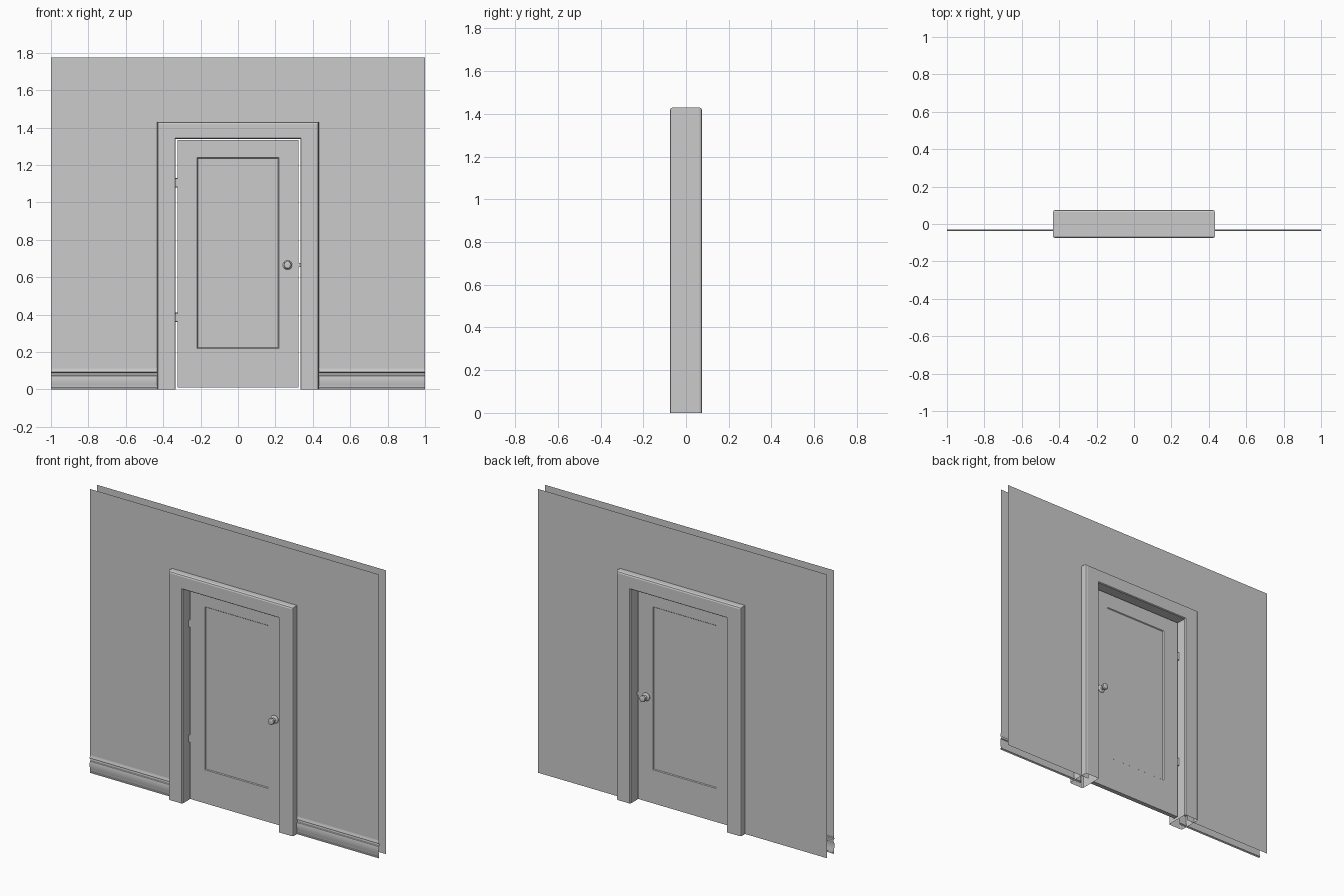
import bpy, bmesh, math
from mathutils import Matrix

if "Cube" in bpy.data.objects:
    bpy.data.objects.remove(bpy.data.objects["Cube"])


def finish(name, bm, smooth=False):
    bmesh.ops.recalc_face_normals(bm, faces=bm.faces)
    me = bpy.data.meshes.new(name)
    bm.to_mesh(me)
    bm.free()
    ob = bpy.data.objects.new(name, me)
    bpy.context.collection.objects.link(ob)
    if smooth:
        bpy.context.view_layer.objects.active = ob
        ob.select_set(True)
        bpy.ops.object.shade_smooth_by_angle(angle=math.radians(35))
        ob.select_set(False)
    return ob


def loft(bm, rings, closed):
    rings = [[bm.verts.new(p) for p in r] for r in rings]
    n = len(rings[0])
    for a, b in zip(rings, rings[1:]):
        for i in range(n if closed else n - 1):
            j = (i + 1) % n
            bm.faces.new((a[i], a[j], b[j], b[i]))


def box(bm, lo, hi):
    c = [(a + b) / 2 for a, b in zip(lo, hi)]
    s = [b - a for a, b in zip(lo, hi)]
    m = Matrix.Translation(c) @ Matrix.Diagonal((*s, 1))
    return bmesh.ops.create_cube(bm, size=1, matrix=m)


HOLE_X, HOLE_Z, TOP = 0.38, 1.39, 1.775
WALL_Y = 0.034

# wall sheets: thin surfaces with a doorway cut out
def wall(name, y, base):
    bm = bmesh.new()
    for s in (-1, 1):
        loft(bm, [[(s * x, y, base), (s * x, y, HOLE_Z), (s * x, y, TOP)]
                  for x in (HOLE_X, 1)], False)
    loft(bm, [[(x, y, HOLE_Z), (x, y, TOP)] for x in (-HOLE_X, HOLE_X)], False)
    bmesh.ops.remove_doubles(bm, verts=bm.verts, dist=1e-5)
    finish(name, bm)


wall("front_wall", -WALL_Y, 0.12)
wall("back_wall", WALL_Y, 0)

# baseboard moulding below the front wall
bm = bmesh.new()
prof = [(-.034, .12), (-.0335, .112), (-.035, .104), (-.038, .098), (-.038, .092),
        (-.030, .089), (-.029, .081), (-.031, .076), (-.036, .073), (-.038, .062),
        (-.038, .045), (-.036, .028), (-.033, .016), (-.033, .01), (-.036, .008), (-.036, 0)]
for s in (-1, 1):
    loft(bm, [[(s * x, y, z) for y, z in prof] for x in (HOLE_X, 1)], False)
finish("baseboard", bm, True)

# door casing: bevelled section swept up, over and down with mitred corners
section = [(0, -.070), (.005, -.075), (.088, -.075), (.096, -.0715), (.1, -.063)]
section += [(d, -y) for d, y in reversed(section)]
IX, IZ = 0.333, 1.34


def station(s, up):
    return [(s * (IX + d), y, (IZ + d * 0.9) if up else 0) for d, y in section]


bm = bmesh.new()
loft(bm, [station(-1, 0), station(-1, 1), station(1, 1), station(1, 0)], True)
finish("door_casing", bm)

# door leaf with a stepped panel on both faces
bm = bmesh.new()
DY = 0.014


def rect(x, z0, z1, y):
    return [(-x, y, z0), (x, y, z0), (x, y, z1), (-x, y, z1)]


face_rings = [(.323, .01, 1.334, 0), (.218, .22, 1.24, 0), (.214, .224, 1.236, .005),
              (.210, .228, 1.232, .005)]
front = [rect(x, a, b, -DY + d) for x, a, b, d in face_rings]
back = [rect(x, a, b, DY - d) for x, a, b, d in face_rings]
loft(bm, front[::-1] + back, True)
bmesh.ops.holes_fill(bm, edges=[e for e in bm.edges if e.is_boundary], sides=4)
finish("door_leaf", bm)

# knobs: lathed profile (radius, distance from centre plane), one per side
knob = [(.025, .013), (.025, .017), (.021, .021), (.010, .023), (.009, .036), (.014, .039),
        (.0185, .044), (.020, .050), (.0185, .056), (.013, .060), (.010, .0605), (.0005, .0595)]
bm = bmesh.new()
N = 24
for s in (-1, 1):
    loft(bm, [[(.265 + r * math.cos(2 * math.pi * i / N), s * y,
                .665 + r * math.sin(2 * math.pi * i / N)) for i in range(N)]
              for r, y in knob], True)
finish("door_knobs", bm, True)

# latch bolt
bm = bmesh.new()
box(bm, (.315, -.006, .655), (.334, .008, .675))
finish("latch", bm)

# hinges: knuckle barrel plus leaf plate in the gap
bm = bmesh.new()
for z in (.385, 1.105):
    bmesh.ops.create_cone(bm, cap_ends=True, segments=12, radius1=.006, radius2=.006,
                          depth=.05, matrix=Matrix.Translation((-.328, .016, z)))
    box(bm, (-.333, -.012, z - .022), (-.322, .014, z + .022))
finish("hinges", bm, True)
